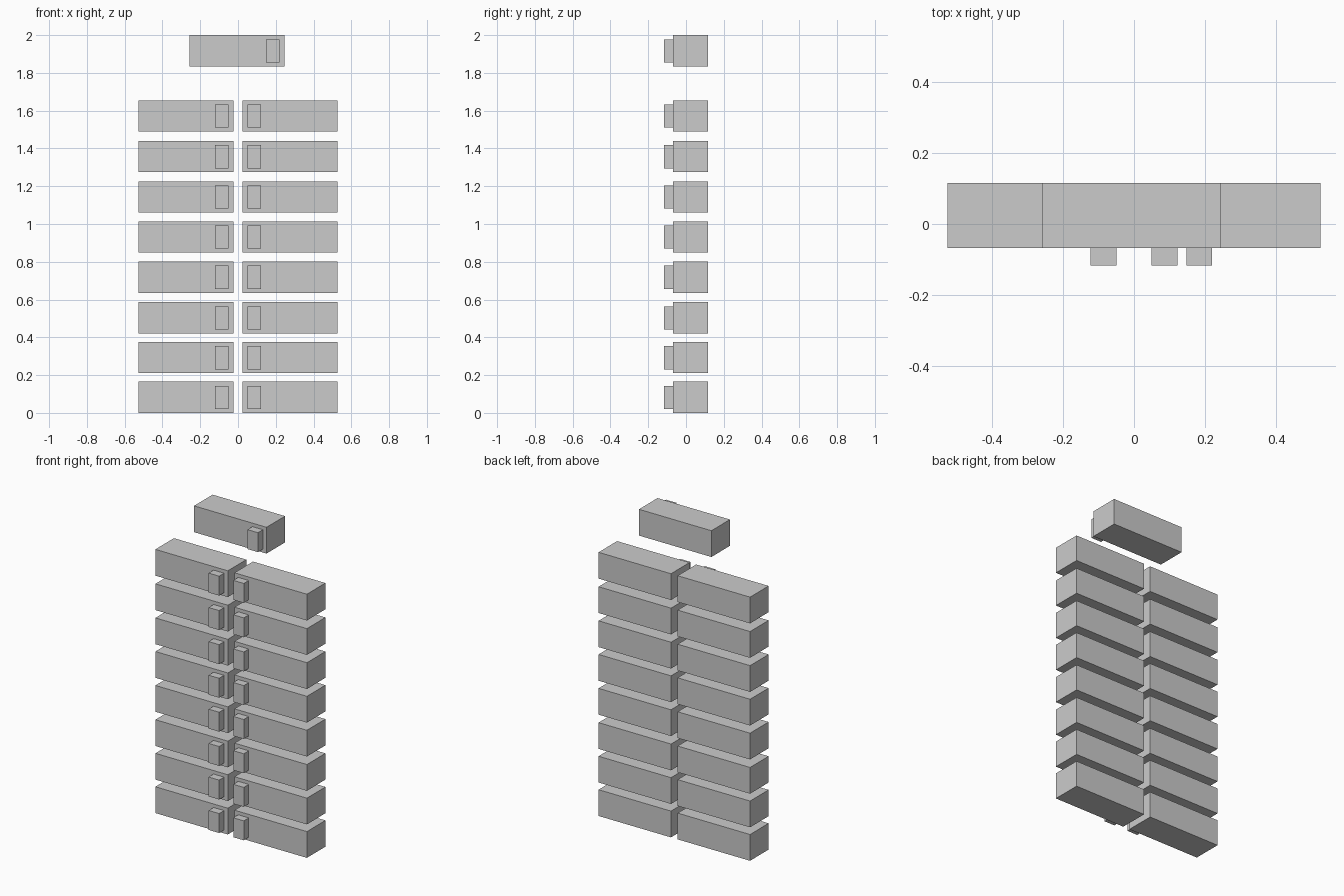
import bpy

if "Cube" in bpy.data.objects:
    bpy.data.objects.remove(bpy.data.objects["Cube"])

BOX = (0.503, 0.184, 0.165)      # width, depth, height
TAB = (0.073, 0.049, 0.122)
BOX_Y, TAB_Y = 0.024, -0.0925    # depth centres


def block(name, centre, size):
    bpy.ops.mesh.primitive_cube_add(size=1, location=centre)
    ob = bpy.context.object
    ob.name = name
    ob.scale = size
    bpy.ops.object.transform_apply(location=False, rotation=False, scale=True)
    return ob


def drawer(name, x, tab_x, z):
    # box body standing at height z, with a small handle block on its front
    block(name + "_box", (x, BOX_Y, z + BOX[2] / 2), BOX)
    block(name + "_handle", (tab_x, TAB_Y, z + 0.021 + TAB[2] / 2), TAB)


# two mirrored columns of eight boxes
row_heights = [0, 0.21, 0.421, 0.636, 0.849, 1.06, 1.274, 1.49]
for i, z in enumerate(row_heights):
    for side, label in ((-1, "left"), (1, "right")):
        drawer(f"{label}_{i + 1}", side * 0.2745, side * 0.0855, z)

# single box on top, handle near its right end
drawer("top", -0.006, 0.184, 2 - BOX[2])
